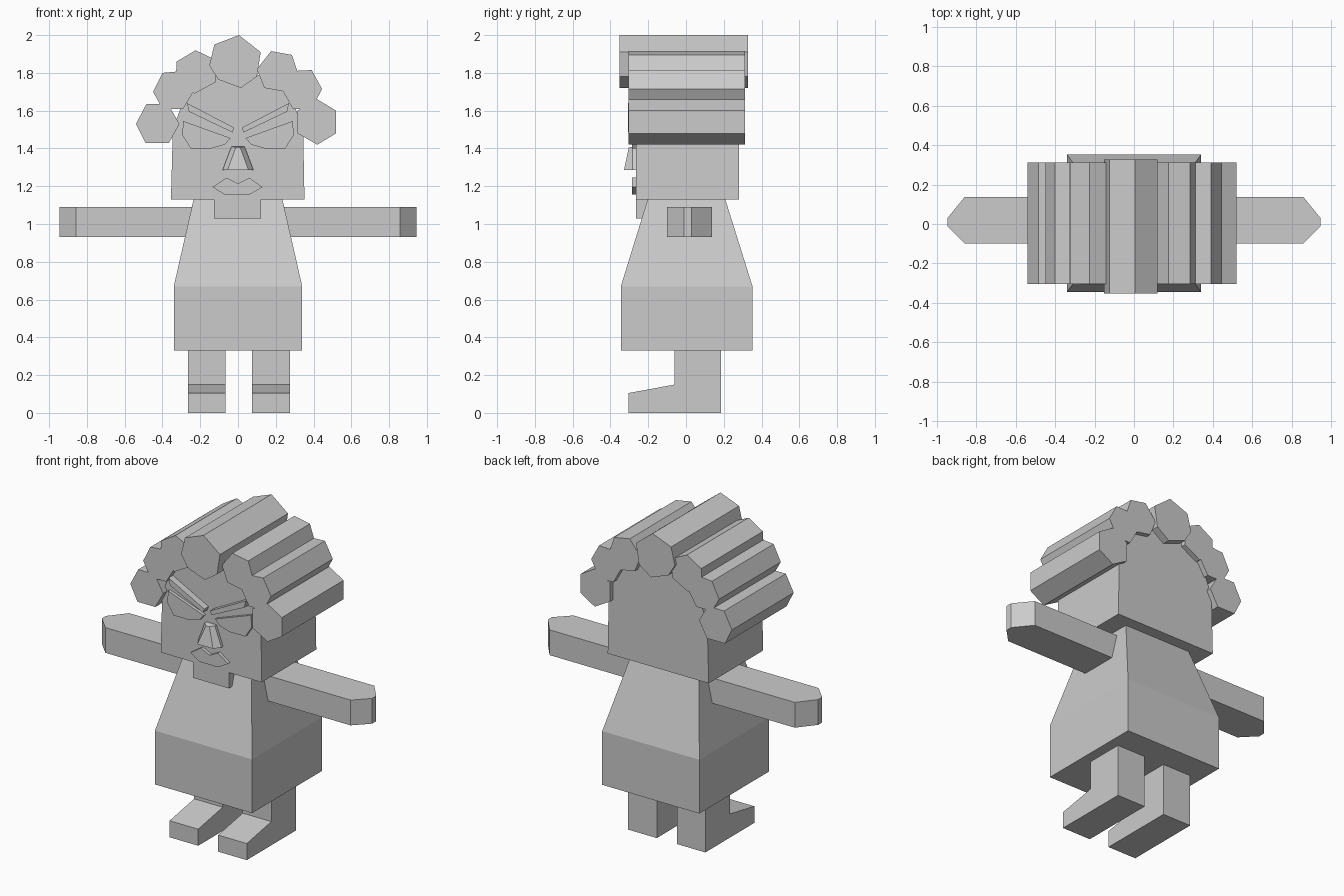
import bpy, bmesh


def build(name, rings):
    """Solid skinned between successive rings of equal point count, capped at both ends."""
    bm = bmesh.new()
    loops = [[bm.verts.new(p) for p in r] for r in rings]
    n = len(loops[0])
    for a, b in zip(loops, loops[1:]):
        for i in range(n):
            j = (i + 1) % n
            bm.faces.new((a[i], a[j], b[j], b[i]))
    bm.faces.new(loops[0])
    bm.faces.new(loops[-1])
    bmesh.ops.recalc_face_normals(bm, faces=bm.faces[:])
    mesh = bpy.data.meshes.new(name)
    bm.to_mesh(mesh)
    bm.free()
    ob = bpy.data.objects.new(name, mesh)
    bpy.context.collection.objects.link(ob)
    return ob


def prism_y(name, pts, y0, y1):
    """Extrude an x-z outline from y0 to y1."""
    return build(name, [[(x, y, z) for x, z in pts] for y in (y0, y1)])


def rect(x0, x1, y0, y1, z):
    return [(x0, y0, z), (x1, y0, z), (x1, y1, z), (x0, y1, z)]


FACE = -0.265

# Dress: straight skirt, tapering to the neck
build("dress", [rect(-.34, .34, -.345, .352, .33),
                rect(-.34, .34, -.345, .352, .67),
                rect(-.233, .233, -.2, .205, 1.14)])

# Head block with arched top, and chin
prism_y("head", [(-.355, 1.13), (.352, 1.13), (.345, 1.5), (.28, 1.68), (.14, 1.78),
                 (0, 1.82), (-.14, 1.78), (-.28, 1.68), (-.345, 1.5)], FACE, .28)
prism_y("chin", [(-.128, 1.03), (.122, 1.03), (.122, 1.14), (-.128, 1.14)], FACE, -.12)

# Hair rolls running front to back
rolls = [
    [(-.54, 1.53), (-.485, 1.635), (-.37, 1.635), (-.31, 1.53), (-.365, 1.43), (-.49, 1.43)],
    [(-.45, 1.70), (-.40, 1.80), (-.29, 1.81), (-.23, 1.71), (-.29, 1.61), (-.40, 1.61)],
    [(-.225, 1.92), (-.325, 1.86), (-.33, 1.75), (-.23, 1.69), (-.12, 1.75), (-.12, 1.87)],
    [(.285, 1.895), (.175, 1.915), (.10, 1.82), (.14, 1.72), (.25, 1.70), (.32, 1.79)],
    [(.39, 1.815), (.445, 1.715), (.39, 1.61), (.29, 1.61), (.24, 1.70), (.29, 1.81)],
    [(.52, 1.60), (.52, 1.48), (.42, 1.42), (.315, 1.48), (.315, 1.60), (.42, 1.66)],
]
for i, pts in enumerate(rolls):
    prism_y(f"hair_roll_{i + 1}", pts, -.305, .312)
prism_y("hair_roll_top", [(.005, 2.0), (.12, 1.91), (.10, 1.78), (.015, 1.72),
                          (-.105, 1.765), (-.152, 1.84), (-.125, 1.95)], -.352, .328)

# Eyes, brows, arms and legs on both sides
for side, s in (("left", 1), ("right", -1)):
    prism_y(f"eye_{side}", [(s * x, z) for x, z in
            [(.29, 1.545), (.04, 1.455), (.07, 1.42), (.14, 1.40), (.25, 1.40), (.295, 1.47)]],
            -.285, FACE + .02)
    prism_y(f"brow_{side}", [(s * x, z) for x, z in
            [(.27, 1.64), (.02, 1.51), (.03, 1.485), (.26, 1.595)]], -.308, FACE + .02)
    arm = [(.18, -.1), (.858, -.1), (.946, -.01), (.946, .03), (.858, .138), (.18, .138)]
    build(f"arm_{side}", [[(s * x, y, z) for x, y in arm] for z in (.93, 1.09)])
    leg = [(-.305, 0), (.185, 0), (.185, .35), (-.06, .35), (-.06, .15), (-.305, .105)]
    build(f"leg_{side}", [[(.005 + s * x, y, z) for y, z in leg] for x in (.07, .27)])

# Nose: wedge that narrows to a sloping ridge
build("nose", [[(x, FACE + .02, z) for x, z in
                [(-.035, 1.41), (.035, 1.41), (.082, 1.285), (-.082, 1.285)]],
               [(x, -.282, z) for x, z in
                [(-.035, 1.41), (.035, 1.41), (.082, 1.285), (-.082, 1.285)]],
               [(-.012, -.303, 1.405), (.012, -.303, 1.405),
                (.055, -.328, 1.287), (-.055, -.328, 1.287)]])

# Lips
prism_y("lips", [(-.135, 1.195), (-.06, 1.245), (0, 1.215), (.06, 1.245), (.13, 1.195),
                 (.06, 1.155), (-.07, 1.155)], -.285, FACE + .02)
